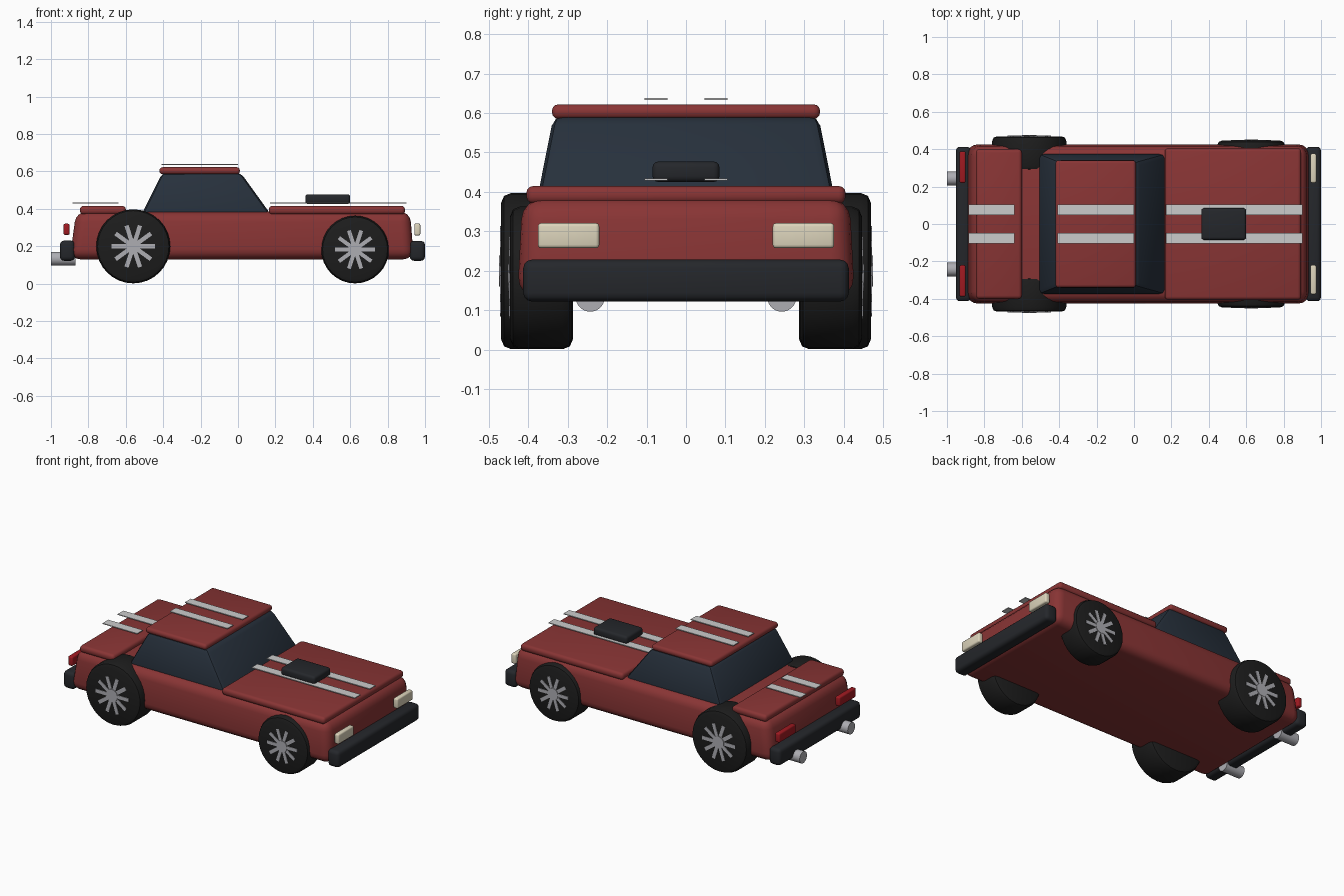
import bpy, bmesh, math
from mathutils import Matrix

if "Cube" in bpy.data.objects:
    bpy.data.objects.remove(bpy.data.objects["Cube"])


def material(name, rgb):
    m = bpy.data.materials.new(name)
    m.diffuse_color = (*rgb, 1)
    m.use_nodes = True
    m.node_tree.nodes["Principled BSDF"].inputs["Base Color"].default_value = m.diffuse_color
    return m


RED = material("red_paint", (0.25, 0.035, 0.035))
GLASS = material("dark_glass", (0.02, 0.03, 0.045))
TYRE = material("rubber", (0.012, 0.012, 0.012))
TRIM = material("black_trim", (0.018, 0.02, 0.024))
WHITE = material("stripe_white", (0.62, 0.64, 0.65))
CHROME = material("chrome", (0.42, 0.42, 0.45))
LAMP = material("lamp_cream", (0.72, 0.66, 0.5))
TAIL = material("lamp_red", (0.35, 0.01, 0.015))


def finish(name, bm, mat, bevel=0, segments=3):
    bmesh.ops.recalc_face_normals(bm, faces=bm.faces)
    me = bpy.data.meshes.new(name)
    bm.to_mesh(me)
    bm.free()
    me.materials.append(mat)
    ob = bpy.data.objects.new(name, me)
    bpy.context.collection.objects.link(ob)
    bpy.ops.object.select_all(action='DESELECT')
    ob.select_set(True)
    bpy.context.view_layer.objects.active = ob
    if bevel:
        mod = ob.modifiers.new("bevel", 'BEVEL')
        mod.width, mod.segments = bevel, segments
        mod.limit_method = 'ANGLE'
        bpy.ops.object.modifier_apply(modifier=mod.name)
    bpy.ops.object.shade_smooth_by_angle(angle=math.radians(35))
    return ob


def block(name, x, y, z, mat, bevel=0, top_x=None, top_y=None, segments=3):
    """Box from ranges; the top face may have its own ranges (taper)."""
    bm = bmesh.new()
    rings = []
    for zz, xr, yr in ((z[0], x, y), (z[1], top_x or x, top_y or y)):
        rings.append([bm.verts.new((xr[i], yr[j], zz)) for i, j in ((0, 0), (1, 0), (1, 1), (0, 1))])
    lo, hi = rings
    bm.faces.new(lo)
    bm.faces.new(hi)
    for i in range(4):
        k = (i + 1) % 4
        bm.faces.new((lo[i], lo[k], hi[k], hi[i]))
    return finish(name, bm, mat, bevel, segments)


def cylinder(name, centre, radius, depth, axis, mat, bevel=0, sides=32):
    rot = Matrix.Rotation(math.pi / 2, 4, 'X' if axis == 'Y' else 'Y')
    bm = bmesh.new()
    bmesh.ops.create_cone(bm, cap_ends=True, segments=sides, radius1=radius, radius2=radius,
                          depth=depth, matrix=Matrix.Translation(centre) @ rot)
    return finish(name, bm, mat, bevel, 2)


# Body shell, hood, boot lid
block("body", (-0.90, 0.94), (-0.428, 0.428), (0.13, 0.385), RED, 0.055,
      (-0.865, 0.92), (-0.415, 0.415), 4)
block("hood", (0.165, 0.893), (-0.405, 0.405), (0.37, 0.415), RED, 0.018)
block("boot_lid", (-0.885 + 0.04, -0.60), (-0.40, 0.40), (0.37, 0.415), RED, 0.018)

# Cabin glass and roof
block("cabin_glass", (-0.515, 0.175), (-0.38, 0.38), (0.37, 0.592), GLASS, 0.025,
      (-0.405, 0.015), (-0.336, 0.336), 2)
block("roof", (-0.42, 0.01), (-0.34, 0.34), (0.585, 0.622), RED, 0.016)

# Hood scoop and bumpers
block("hood_scoop", (0.36, 0.60), (-0.085, 0.085), (0.425, 0.477), TRIM, 0.015)
block("front_bumper", (0.918, 1.0), (-0.413, 0.413), (0.122, 0.228), TRIM, 0.022)
block("rear_bumper", (-0.952, -0.872), (-0.413, 0.413), (0.122, 0.23), TRIM, 0.022)

for side, label in ((-1, "right"), (1, "left")):
    def span(a, b):
        return tuple(sorted((side * a, side * b)))

    # Racing stripes
    for part, x, z in (("hood", (0.17, 0.90), 0.429), ("roof", (-0.408, 0.0), 0.633),
                       ("boot", (-0.885, -0.64), 0.429)):
        block(f"{part}_stripe_{label}", x, span(0.047, 0.105), (z, z + 0.005), WHITE)

    # Lamps and exhausts
    block(f"headlight_{label}", (0.943, 0.975), span(0.22, 0.376), (0.257, 0.321), LAMP, 0.009)
    block(f"tail_light_{label}", (-0.933, -0.90), span(0.22, 0.388), (0.26, 0.32), TAIL, 0.009)
    cylinder(f"exhaust_{label}", (-0.935, side * 0.243, 0.133), 0.037, 0.13, 'X', CHROME, sides=24)

    # Wheels: tyre, hub and ten spokes
    for end, cx, r, y0, y1 in (("rear", -0.56, 0.198, 0.287, 0.469),
                               ("front", 0.626, 0.181, 0.29, 0.446)):
        cz = 0.001 + r
        cylinder(f"{end}_tyre_{label}", (cx, side * (y0 + y1) / 2, cz), r, y1 - y0, 'Y', TYRE, 0.025)
        cylinder(f"{end}_hub_{label}", (cx, side * (y1 - 0.007), cz), r * 0.2, 0.026, 'Y', CHROME, sides=20)
        bm = bmesh.new()
        for i in range(10):
            m = (Matrix.Translation((cx, side * (y1 - 0.006), cz))
                 @ Matrix.Rotation(i * math.pi / 5, 4, 'Y')
                 @ Matrix.Translation((r * 0.34, 0, 0))
                 @ Matrix.Diagonal((r * 0.5, 0.018, r * 0.115, 1)))
            bmesh.ops.create_cube(bm, size=1, matrix=m)
        finish(f"{end}_spokes_{label}", bm, CHROME)
